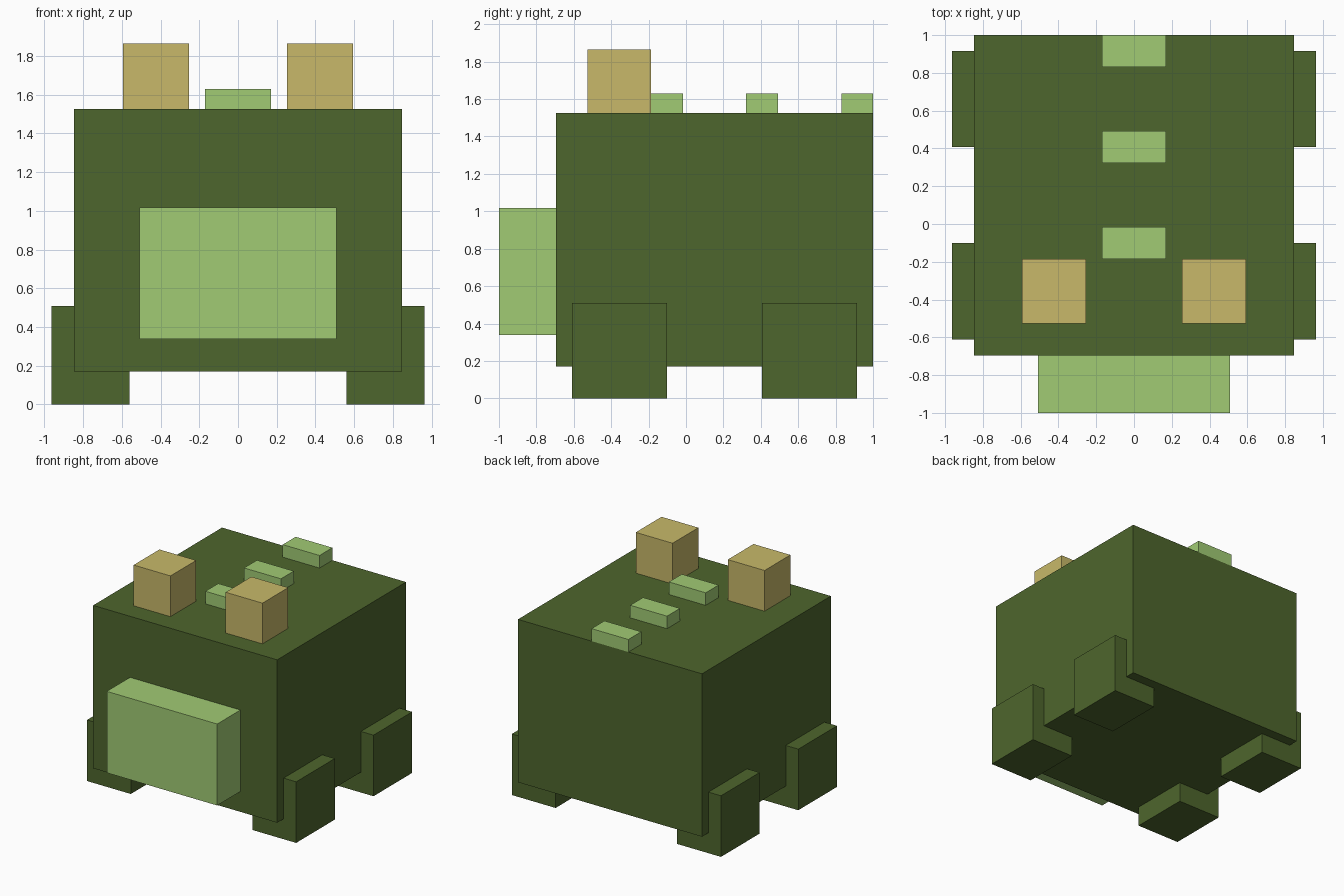
import bpy

if "Cube" in bpy.data.objects:
    bpy.data.objects.remove(bpy.data.objects["Cube"])

U = 0.1695  # block grid unit


def material(name, rgb):
    m = bpy.data.materials.new(name)
    m.diffuse_color = (*rgb, 1.0)
    m.use_nodes = True
    m.node_tree.nodes["Principled BSDF"].inputs["Base Color"].default_value = m.diffuse_color
    return m


dark_green = material("dark green", (0.076, 0.133, 0.026))
light_green = material("light green", (0.356, 0.597, 0.175))
tan = material("tan", (0.578, 0.485, 0.144))


def box(name, mat, x, y, z):
    """Box from (min, max) ranges along each axis."""
    centre = [(a + b) / 2 for a, b in (x, y, z)]
    bpy.ops.mesh.primitive_cube_add(size=1, location=centre)
    ob = bpy.context.object
    ob.name = name
    ob.scale = [b - a for a, b in (x, y, z)]
    bpy.ops.object.transform_apply(location=False, rotation=False, scale=True)
    ob.data.materials.append(mat)
    return ob


floor, top = U, 9 * U
front, back = 1 - 10 * U, 1.0

# Body and snout
box("body", dark_green, (-5 * U, 5 * U), (front, back), (floor, top))
box("snout", light_green, (-3 * U, 3 * U), (-1, front), (2 * U, 6 * U))

# Legs and eyes, mirrored left and right
for side, s in (("left", -1), ("right", 1)):
    def span(a, b):
        return tuple(sorted((s * a, s * b)))
    for end, y in (("front", front + U / 2), ("back", back - 3.5 * U)):
        box(f"{end}_{side}_leg", dark_green, span(0.56, 0.963), (y, y + 3 * U), (0, 3 * U))
    box(f"{side}_eye", tan, span(1.5 * U, 3.5 * U), (front + U, front + 3 * U), (top, 11 * U))

# Row of ridges along the back
for i in range(3):
    y = back - (1 + 3 * i) * U
    box(f"back_ridge_{i + 1}", light_green, (-U, U), (y, y + U), (top, 1.63))
